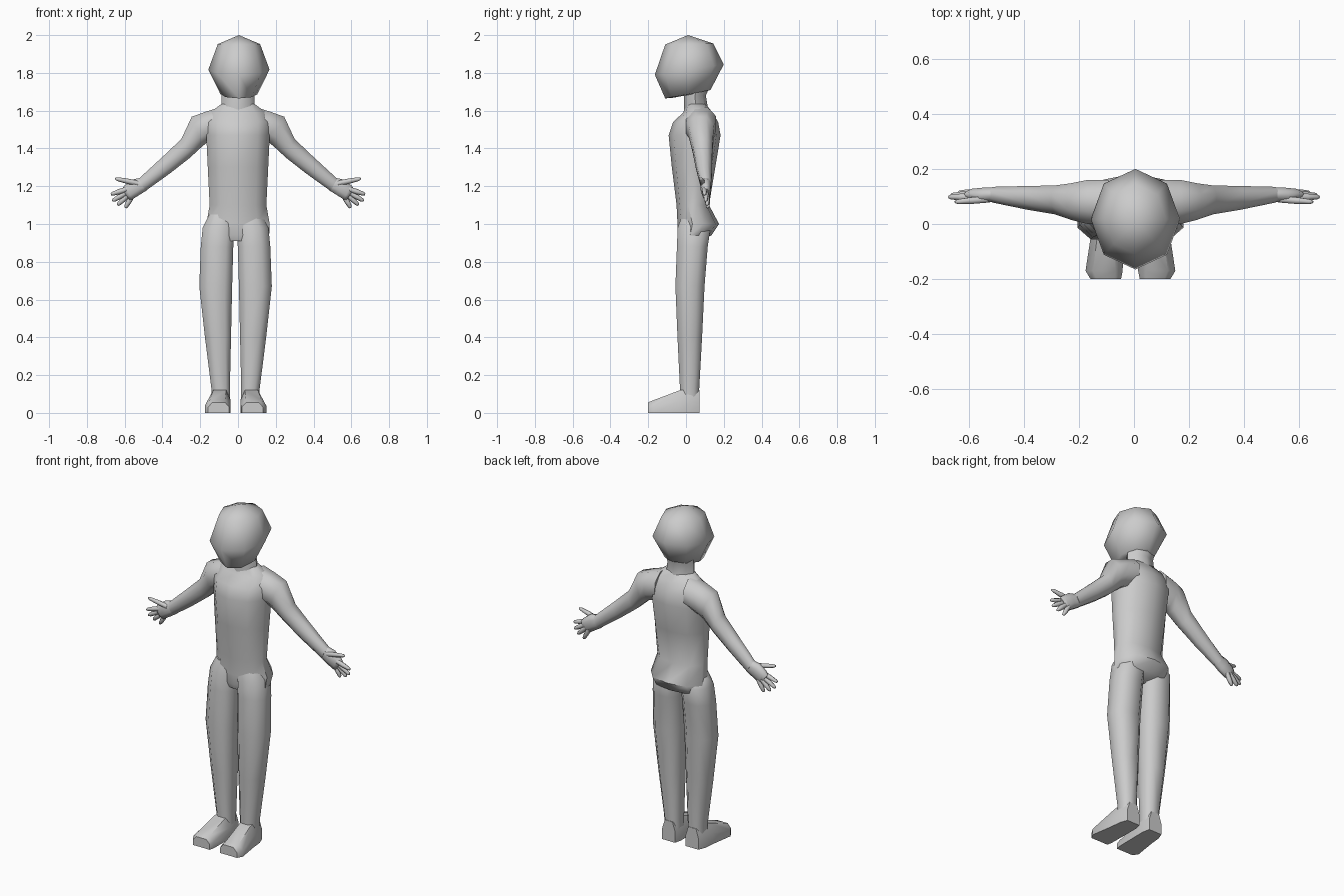
import bpy, bmesh, math
from mathutils import Vector

if "Cube" in bpy.data.objects:
    bpy.data.objects.remove(bpy.data.objects["Cube"])

GREY = bpy.data.materials.new("light_grey")
GREY.diffuse_color = (0.6, 0.6, 0.6, 1)
GREY.use_nodes = True
GREY.node_tree.nodes["Principled BSDF"].inputs["Base Color"].default_value = GREY.diffuse_color


def loft(name, rings, angle=60, side=1, shift=0.0):
    """Skin a stack of equal-length point rings, capping both ends."""
    bm = bmesh.new()
    rows = [[bm.verts.new((shift + side * p[0], p[1], p[2])) for p in r] for r in rings]
    n = len(rows[0])
    for a, b in zip(rows, rows[1:]):
        for i in range(n):
            j = (i + 1) % n
            bm.faces.new((a[i], a[j], b[j], b[i]))
    bm.faces.new(rows[0])
    bm.faces.new(rows[-1])
    bmesh.ops.remove_doubles(bm, verts=bm.verts, dist=0.0005)
    bmesh.ops.recalc_face_normals(bm, faces=bm.faces)
    me = bpy.data.meshes.new(name)
    bm.to_mesh(me)
    bm.free()
    me.materials.append(GREY)
    ob = bpy.data.objects.new(name, me)
    bpy.context.collection.objects.link(ob)
    bpy.ops.object.select_all(action='DESELECT')
    bpy.context.view_layer.objects.active = ob
    ob.select_set(True)
    bpy.ops.object.shade_smooth_by_angle(angle=math.radians(angle))
    return ob


def torso_ring(z, w, yf, yb):
    d = yb - yf
    half = [(0, yf), (.62 * w, yf + .1 * d), (w, yf + .36 * d),
            (w, yf + .62 * d), (.66 * w, yb - .08 * d), (0, yb)]
    pts = half + [(-x, y) for x, y in half[-2:0:-1]]
    return [(x, y, z) for x, y in pts]


def oval(w, yf, yb, zf, zb, x0=0.0, n=8):
    """Ring with a point at front and back, tilted from zf to zb."""
    out = []
    for i in range(n):
        a = 2 * math.pi * i / n
        t = .5 - .5 * math.cos(a)
        out.append((x0 + w * math.sin(a), yf + (yb - yf) * t, zf + (zb - zf) * t))
    return out


def limb_ring(top, bot, y0, y1, n=8):
    """Ring spanning top to bottom in x/z and y0 to y1 in depth."""
    out = []
    for i in range(n):
        a = 2 * math.pi * (i + .5) / n
        u = .5 + .54 * math.cos(a)
        v = .5 + .54 * math.sin(a)
        out.append((bot[0] + (top[0] - bot[0]) * u, y0 + (y1 - y0) * v,
                    bot[1] + (top[1] - bot[1]) * u))
    return out


def tube(name, p, q, r0, r1, side):
    """Six-sided tapering finger."""
    p, q = Vector(p), Vector(q)
    d = (q - p).normalized()
    u = d.cross(Vector((0, 1, 0))).normalized()
    v = d.cross(u)
    rings = []
    for t, r in ((0, r0), (.5, r0), (.9, r1), (1, r1 * .5)):
        c = p.lerp(q, t)
        rings.append([c + (u * math.cos(i * math.pi / 3) + v * math.sin(i * math.pi / 3)) * r
                      for i in range(6)])
    loft(name, rings, 80, side)


# torso with the raised seat at the back
loft("torso", [torso_ring(*r) for r in (
    (.91, .11, -.03, .07), (.94, .165, -.042, .135), (1.0, .168, -.045, .175),
    (1.1, .15, -.05, .122), (1.3, .16, -.075, .155), (1.47, .168, -.092, .183),
    (1.54, .175, -.068, .17), (1.59, .15, -.015, .14), (1.635, .088, .0, .105))], 50)

# neck and head
loft("neck", [oval(.09, -.01, .115, 1.58, 1.62), oval(.086, -.01, .105, 1.68, 1.68),
              oval(.09, .0, .14, 1.76, 1.76)])
loft("head", [oval(.0, .01, .0101, 2.0, 2.0, .005), oval(.112, -.11, .145, 1.95, 1.955, .005),
              oval(.162, -.165, .2, 1.79, 1.845, .005),
              oval(.098, -.11, .13, 1.665, 1.71, .005),
              oval(.07, -.07, .1, 1.668, 1.70, .005)], 62)

for s, tag in ((1, "left"), (-1, "right")):
    # arm from shoulder to wrist
    loft(tag + "_arm", [limb_ring(*r) for r in (
        ((.09, 1.62), (.10, 1.45), .0, .16), ((.17, 1.595), (.165, 1.43), .0, .16),
        ((.245, 1.568), (.19, 1.41), .015, .148), ((.30, 1.45), (.255, 1.35), .035, .14),
        ((.40, 1.355), (.36, 1.268), .052, .138),
        ((.525, 1.24), (.49, 1.175), .078, .135))], 70, s)
    # hand
    loft(tag + "_palm", [limb_ring(*r) for r in (
        ((.515, 1.245), (.48, 1.18), .082, .133), ((.56, 1.235), (.52, 1.155), .078, .132),
        ((.60, 1.205), (.56, 1.13), .085, .128), ((.615, 1.185), (.575, 1.128), .092, .122))],
         70, s)
    for part, p, q in (
            ("thumb", (.53, .09, 1.215), (.65, .08, 1.24)),
            ("index_finger", (.585, .098, 1.185), (.673, .098, 1.157)),
            ("middle_finger", (.585, .107, 1.17), (.665, .104, 1.122)),
            ("ring_finger", (.58, .113, 1.155), (.638, .112, 1.10)),
            ("little_finger", (.56, .115, 1.15), (.597, .115, 1.085))):
        tube(tag + "_" + part, p, q, .014, .010, s)

    # leg: z, inner x, outer x, front y, back y
    leg = []
    for z, xi, xo, yf, yb in (
            (.06, .03, .125, -.03, .07), (.13, .03, .128, -.032, .07),
            (.40, .024, .162, -.045, .085), (.67, .018, .192, -.056, .098),
            (.88, .012, .184, -.048, .115), (.98, .005, .174, -.044, .13),
            (1.05, .005, .14, -.02, .09)):
        c, w, m, d = (xi + xo) / 2, (xo - xi) / 2, (yf + yb) / 2, (yb - yf) / 2
        leg.append([(c + w * a, m + d * b, z) for a, b in (
            (-.55, -1), (.45, -1), (1, -.45), (1, .45), (.5, 1), (-.5, 1), (-1, .5), (-1, -.5))])
    loft(tag + "_leg", leg, 60, s, -.013)

    # foot: y, inner x, outer x, top z
    foot = []
    for y, xi, xo, h in ((.072, .035, .12, .12), (.03, .026, .136, .125),
                         (-.032, .026, .142, .12), (-.17, .028, .163, .068),
                         (-.2, .034, .145, .056)):
        k = (xo - xi) * .2
        foot.append([(xi, y, 0), (xi, y, h * .55), (xi + k, y, h),
                     (xo - k, y, h), (xo, y, h * .55), (xo, y, 0)])
    loft(tag + "_foot", foot, 50, s, -.013)
